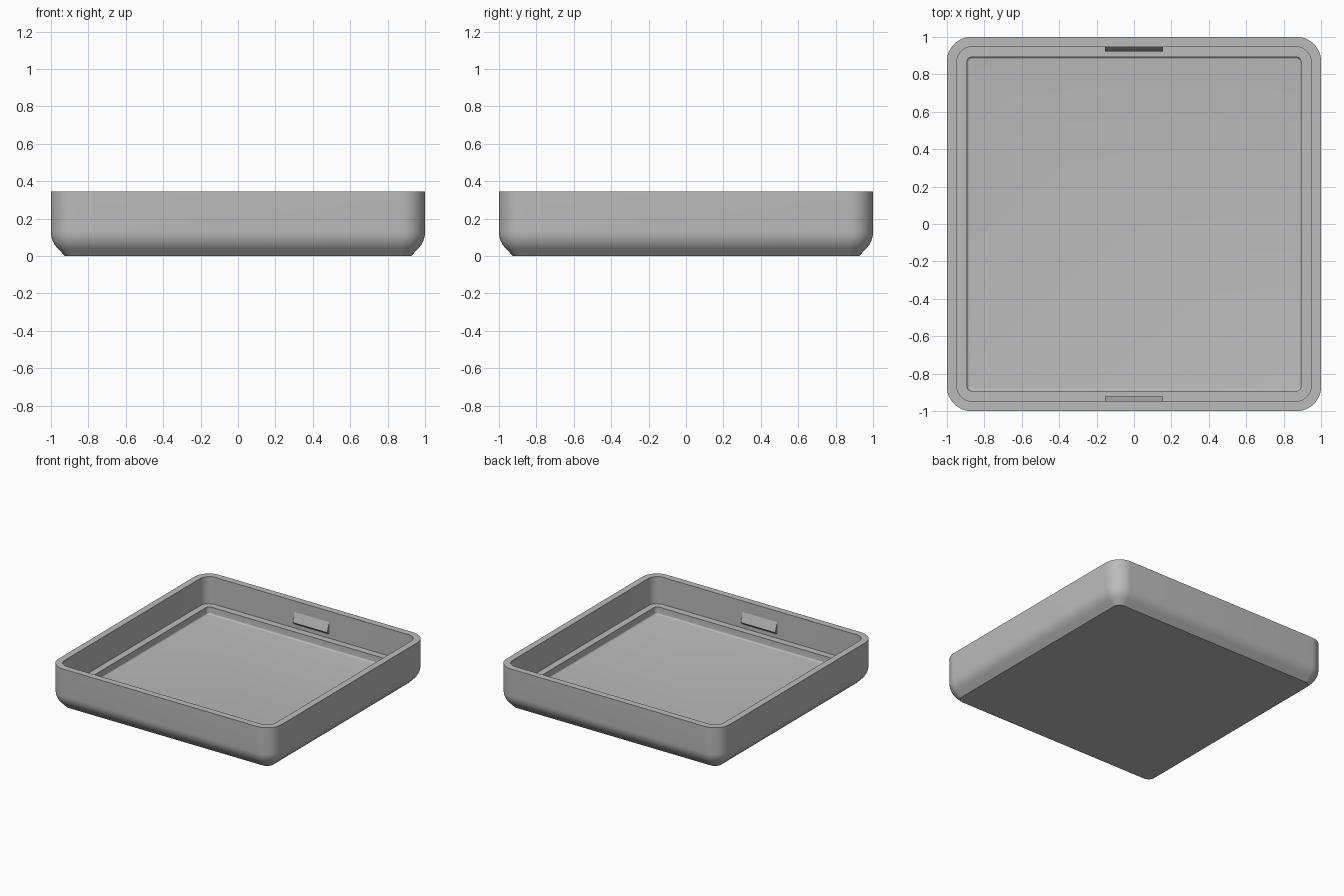
import bpy
import bmesh
from math import sin, cos, pi, radians

if "Cube" in bpy.data.objects:
    bpy.data.objects.remove(bpy.data.objects["Cube"], do_unlink=True)

# Single plain grey material
GREY = (0.5, 0.5, 0.5, 1)
grey = bpy.data.materials.new("plain grey")
grey.use_nodes = True
grey.diffuse_color = GREY
grey.node_tree.nodes["Principled BSDF"].inputs["Base Color"].default_value = GREY

HEIGHT = 0.345
WALL = 0.947      # half width of the upper cavity
LEDGE_Z = 0.125
FLOOR_HALF = 0.893
FLOOR_Z = 0.065
EDGE_R = 0.13     # outer corner and lower edge radius
FILLET = 0.012    # around the floor


def rounded_square(bm, half, radius, z, steps=12):
    """Ring of vertices around a square with rounded corners."""
    ring = []
    c = half - radius
    for q, (sx, sy) in enumerate([(1, 1), (-1, 1), (-1, -1), (1, -1)]):
        for i in range(steps + 1):
            a = (q + i / steps) * pi / 2
            ring.append(bm.verts.new((sx * c + radius * cos(a), sy * c + radius * sin(a), z)))
    return ring


def finish(bm, name):
    bmesh.ops.recalc_face_normals(bm, faces=bm.faces)
    mesh = bpy.data.meshes.new(name)
    bm.to_mesh(mesh)
    bm.free()
    obj = bpy.data.objects.new(name, mesh)
    bpy.context.collection.objects.link(obj)
    mesh.materials.append(grey)
    return obj


# Section of the tray, outside bottom to inside floor: (half width, corner radius, z)
section = [(0.925, EDGE_R - 0.075, 0)]
for i in range(9):
    a = radians(-45 + 45 * i / 8)
    inset = EDGE_R * (1 - cos(a))
    section.append((1 - inset, EDGE_R - inset, EDGE_R * (1 + sin(a))))
section += [(1, EDGE_R, HEIGHT), (WALL, 0.08, HEIGHT), (WALL, 0.08, LEDGE_Z),
            (FLOOR_HALF, 0.026, LEDGE_Z)]
for i in range(5):
    a = pi / 2 * i / 4
    inset = FILLET * (1 - cos(a))
    section.append((FLOOR_HALF - inset, 0.026 - inset, FLOOR_Z + FILLET * (1 - sin(a))))

# Tray body: bridge the rings, then close bottom and floor
bm = bmesh.new()
rings = [rounded_square(bm, *s) for s in section]
for lower, upper in zip(rings, rings[1:]):
    n = len(lower)
    for i in range(n):
        j = (i + 1) % n
        bm.faces.new((lower[i], lower[j], upper[j], upper[i]))
bm.faces.new(rings[0])
bm.faces.new(rings[-1])
tray = finish(bm, "tray_body")
bpy.ops.object.select_all(action="DESELECT")
tray.select_set(True)
bpy.context.view_layer.objects.active = tray
bpy.ops.object.shade_smooth_by_angle(angle=radians(30))

# Snap tabs: wedge profile (y, z) on the front and back inner walls
wedge = [(WALL + 0.003, 0.265), (0.922, 0.18), (WALL + 0.003, 0.155)]
for name, side in (("back_snap_tab", 1), ("front_snap_tab", -1)):
    bm = bmesh.new()
    ends = [[bm.verts.new((x, side * y, z)) for y, z in wedge] for x in (-0.155, 0.155)]
    for end in ends:
        bm.faces.new(end)
    for i in range(3):
        j = (i + 1) % 3
        bm.faces.new((ends[0][i], ends[0][j], ends[1][j], ends[1][i]))
    finish(bm, name)
